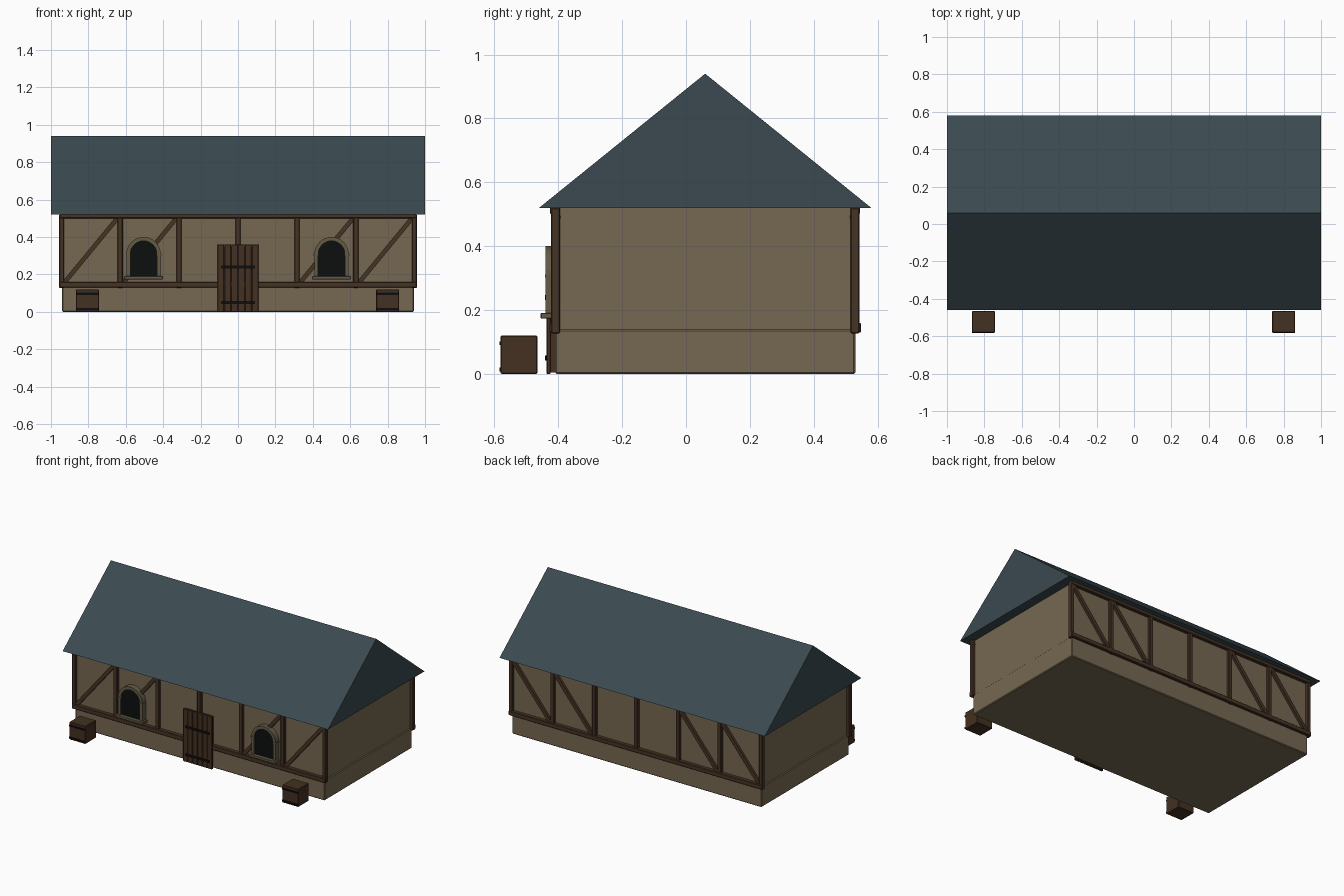
import bpy, bmesh, math
from mathutils import Matrix, Vector

cube = bpy.data.objects.get("Cube")
if cube:
    bpy.data.objects.remove(cube, do_unlink=True)


def material(name, rgb):
    m = bpy.data.materials.new(name)
    m.use_nodes = True
    m.diffuse_color = (*rgb, 1)
    bsdf = m.node_tree.nodes["Principled BSDF"]
    bsdf.inputs["Base Color"].default_value = (*rgb, 1)
    bsdf.inputs["Roughness"].default_value = 0.9
    return m


PLASTER = material("plaster", (0.18, 0.14, 0.085))
SLATE = material("slate", (0.043, 0.067, 0.081))
TIMBER = material("timber", (0.062, 0.034, 0.018))
PLANK = material("plank wood", (0.058, 0.03, 0.015))
STONE = material("window stone", (0.125, 0.105, 0.062))
IRON = material("black iron", (0.004, 0.004, 0.004))
DARK = material("dark glass", (0.004, 0.005, 0.005))


def finish(bm, name, mat, bevel=0):
    bmesh.ops.recalc_face_normals(bm, faces=bm.faces)
    mesh = bpy.data.meshes.new(name)
    bm.to_mesh(mesh)
    bm.free()
    mesh.materials.append(mat)
    ob = bpy.data.objects.new(name, mesh)
    bpy.context.collection.objects.link(ob)
    if bevel:
        mod = ob.modifiers.new("Bevel", "BEVEL")
        mod.width = bevel
        mod.segments = 1
    return ob


def box(name, mat, x, y, z, bevel=0):
    """Box spanning the three (low, high) ranges."""
    bm = bmesh.new()
    size = [r[1] - r[0] for r in (x, y, z)]
    mid = [(r[0] + r[1]) / 2 for r in (x, y, z)]
    bmesh.ops.create_cube(bm, size=1, matrix=Matrix.Translation(mid) @ Matrix.Diagonal((*size, 1)))
    return finish(bm, name, mat, bevel)


def prism(name, mat, outline, offset):
    """Extrude a closed outline of points along offset."""
    bm = bmesh.new()
    face = bm.faces.new([bm.verts.new(p) for p in outline])
    new = bmesh.ops.extrude_face_region(bm, geom=[face])["geom"]
    bmesh.ops.translate(bm, vec=offset, verts=[v for v in new if isinstance(v, bmesh.types.BMVert)])
    return finish(bm, name, mat)


def arch(cx, y, r, bottom, spring, steps=16):
    """Points up the right side, round the arch and down the left side."""
    pts = [Vector((cx + r, y, bottom))]
    for i in range(steps + 1):
        a = math.pi * i / steps
        pts.append(Vector((cx + r * math.cos(a), y, spring + r * math.sin(a))))
    return pts + [Vector((cx - r, y, bottom))]


# Walls and roof
MID = 0.06
box("plinth", PLASTER, (-0.94, 0.94), (-0.41, 0.53), (0, 0.14), 0.005)
box("upper_wall", PLASTER, (-0.935, 0.935), (-0.403, 0.523), (0.13, 0.53), 0.005)
prism("roof", SLATE, [(-1, -0.46, 0.52), (-1, 0.58, 0.52), (-1, MID, 0.94)], (2, 0, 0))

# Timber framing, the same on front and back
for side, s in (("front", -1), ("back", 1)):
    def depth(a, b):
        return tuple(sorted((MID + s * a, MID + s * b)))

    box(side + "_sill_beam", TIMBER, (-0.955, 0.955), depth(0.455, 0.488), (0.13, 0.16), 0.003)
    box(side + "_top_beam", TIMBER, (-0.955, 0.955), depth(0.455, 0.485), (0.5, 0.525), 0.003)
    for i in range(-3, 4):
        x, half = i * 0.315, 0.014
        if abs(i) == 3:
            x, half = math.copysign(0.943, i), 0.013
        box(side + "_post", TIMBER, (x - half, x + half), depth(0.455, 0.483), (0.127, 0.52), 0.003)
    for i in (-3, -2, 1, 2):
        a = Vector((i * 0.315 + 0.02, 0, 0.16))
        b = Vector((i * 0.315 + 0.3, 0, 0.5))
        d = b - a
        brace = box(side + "_brace", TIMBER, (-d.length / 2, d.length / 2), (-0.013, 0.013), (-0.012, 0.012))
        brace.location = (a + b) / 2 + Vector((0, MID + s * 0.466, 0))
        brace.rotation_euler.y = -math.atan2(d.z, d.x)

# Plank door with iron straps
WIDTH = 0.22 / 6
for i in range(6):
    x = -0.11 + i * WIDTH
    box("door_plank", PLANK, (x + 0.001, x + WIDTH - 0.001), (-0.436, -0.424), (0, 0.36), 0.002)
box("door_backing", PLANK, (-0.1, 0.1), (-0.426, -0.405), (0.005, 0.35))
for z in (0.05, 0.24):
    box("door_strap", IRON, (-0.09, 0.09), (-0.441, -0.434), (z - 0.008, z + 0.008))

# Arched windows
for cx in (-0.505, 0.5):
    outer = arch(cx, -0.44, 0.092, 0.185, 0.308)
    inner = arch(cx, -0.44, 0.071, 0.185, 0.308)
    bm = bmesh.new()
    for p0, p1, q0, q1 in zip(outer, outer[1:], inner, inner[1:]):
        bm.faces.new([bm.verts.new(p) for p in (p0, p1, q1, q0)])
    bmesh.ops.remove_doubles(bm, verts=bm.verts, dist=0.0001)
    new = bmesh.ops.extrude_face_region(bm, geom=bm.faces[:])["geom"]
    bmesh.ops.translate(bm, vec=(0, 0.04, 0), verts=[v for v in new if isinstance(v, bmesh.types.BMVert)])
    finish(bm, "window_frame", STONE)
    prism("window_glass", DARK, arch(cx, -0.431, 0.073, 0.18, 0.308), (0, 0.008, 0))
    box("window_sill", STONE, (cx - 0.104, cx + 0.104), (-0.455, -0.4), (0.174, 0.191), 0.002)
    for s in (-1, 1):
        x = cx + s * 0.082
        box("window_impost", STONE, (x - 0.013, x + 0.013), (-0.442, -0.4), (0.302, 0.312))

# Crates with iron bands on the front
for cx in (-0.805, 0.8):
    box("crate", PLANK, (cx - 0.061, cx + 0.061), (-0.58, -0.465), (0, 0.12), 0.003)
    for z in (0.014, 0.096):
        box("crate_band", IRON, (cx - 0.06, cx + 0.06), (-0.584, -0.578), (z - 0.006, z + 0.006))
